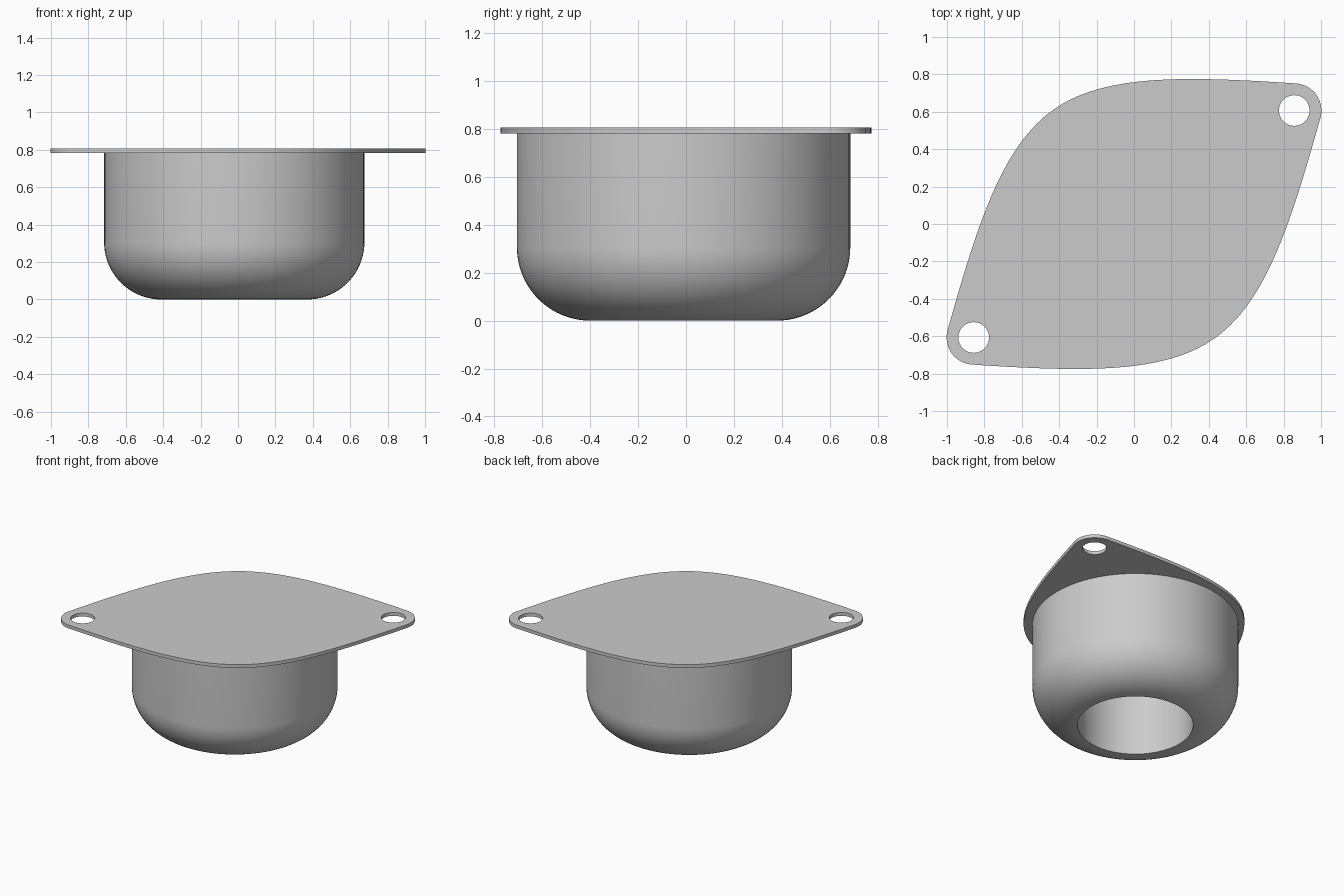
import bpy, bmesh
from math import sin, cos, pi, radians
from mathutils import Matrix, Vector
from mathutils.geometry import interpolate_bezier

cube = bpy.data.objects.get("Cube")
if cube:
    bpy.data.objects.remove(cube, do_unlink=True)

GREY = (0.6, 0.6, 0.6, 1.0)
FLANGE_BOTTOM, FLANGE_TOP = 0.782, 0.807
TIP, TIP_R, HOLE_R = 1.05, 0.145, 0.082   # ear centre distance, ear and hole radii
TURN = Matrix.Rotation(radians(35.3), 3, 'Z')

grey = bpy.data.materials.new("plain grey")
grey.use_nodes = True
grey.diffuse_color = GREY
grey.node_tree.nodes["Principled BSDF"].inputs["Base Color"].default_value = GREY


def finish(obj):
    obj.data.materials.clear()
    obj.data.materials.append(grey)
    bpy.ops.object.select_all(action='DESELECT')
    obj.select_set(True)
    bpy.context.view_layer.objects.active = obj
    bpy.ops.object.shade_smooth_by_angle(angle=radians(30))


def arc(cx, cy, r, start, end, steps):
    angles = [radians(start + (end - start) * i / steps) for i in range(steps + 1)]
    return [Vector((cx + r * cos(a), cy + r * sin(a), 0)) for a in angles]


# Flange: an almond outline with rounded ears and two bolt holes
ear = arc(TIP, 0, TIP_R, -51, 51, 20)
side = interpolate_bezier(ear[-1], Vector((0.672, 0.494, 0)),
                          Vector((0.33, 0.748, 0)), Vector((0, 0.748, 0)), 28)
side += [Vector((-p.x, p.y, 0)) for p in reversed(side[:-1])]
half = ear + side[1:-1]
outline = half + [-p for p in half]
holes = [arc(s * TIP, 0, HOLE_R, 0, 360, 40)[:-1] for s in (1, -1)]

curve = bpy.data.curves.new("flange_outline", 'CURVE')
curve.dimensions = '2D'
curve.fill_mode = 'BOTH'
curve.extrude = (FLANGE_TOP - FLANGE_BOTTOM) / 2
for loop in [outline] + holes:
    spline = curve.splines.new('POLY')
    spline.points.add(len(loop) - 1)
    for point, p in zip(spline.points, loop):
        point.co = (*(TURN @ p), 1)
    spline.use_cyclic_u = True
flange = bpy.data.objects.new("flange", curve)
bpy.context.collection.objects.link(flange)
flange.location.z = (FLANGE_TOP + FLANGE_BOTTOM) / 2
bpy.ops.object.select_all(action='DESELECT')
flange.select_set(True)
bpy.context.view_layer.objects.active = flange
bpy.ops.object.convert(target='MESH')
flange = bpy.context.view_layer.objects.active
bm = bmesh.new()
bm.from_mesh(flange.data)
bmesh.ops.remove_doubles(bm, verts=bm.verts, dist=0.0005)
bmesh.ops.recalc_face_normals(bm, faces=bm.faces)
bm.to_mesh(flange.data)
bm.free()
finish(flange)

# Cup: a turned body with a rounded lower edge and an open bore
OUTER, BORE, ROUND = 0.696, 0.39, 0.306
TOP = FLANGE_BOTTOM + 0.01
profile = [(OUTER, TOP)]
profile += [(p.x, p.y) for p in arc(BORE, ROUND, ROUND, 0, -90, 20)]
profile += [(BORE, TOP)]
bm = bmesh.new()
verts = [bm.verts.new((r, 0, z)) for r, z in profile]
edges = [bm.edges.new((v, verts[i - 1])) for i, v in enumerate(verts)]
bmesh.ops.spin(bm, geom=verts + edges, axis=(0, 0, 1), cent=(0, 0, 0),
               angle=2 * pi, steps=96, use_merge=True)
bmesh.ops.remove_doubles(bm, verts=bm.verts, dist=0.0005)
bmesh.ops.recalc_face_normals(bm, faces=bm.faces)
mesh = bpy.data.meshes.new("cup")
bm.to_mesh(mesh)
bm.free()
cup = bpy.data.objects.new("cup", mesh)
cup.location = (-0.02, -0.01, 0)
bpy.context.collection.objects.link(cup)
finish(cup)
